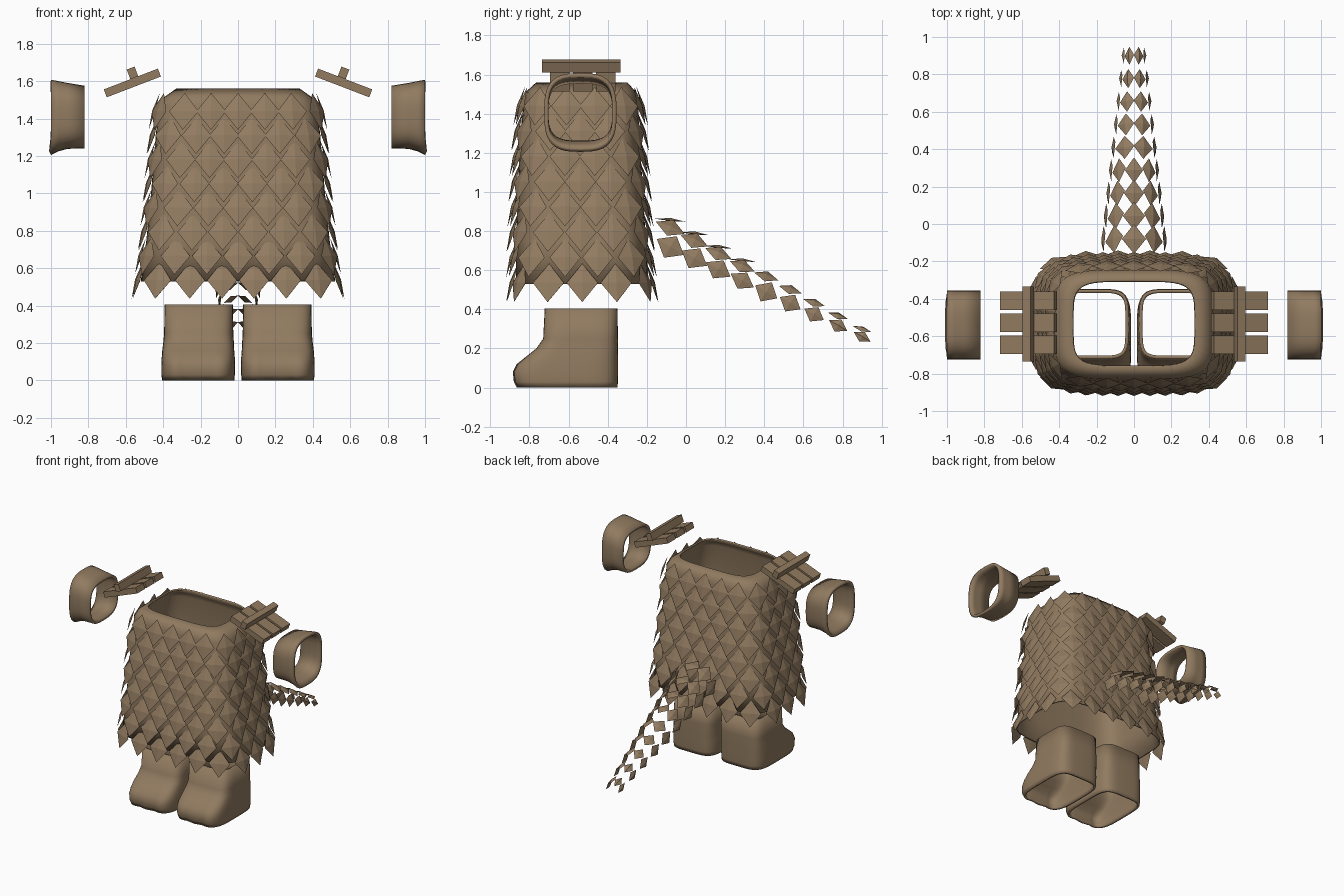
import bpy, bmesh, math
from mathutils import Vector, Matrix

if "Cube" in bpy.data.objects:
    bpy.data.objects.remove(bpy.data.objects["Cube"], do_unlink=True)

hide = bpy.data.materials.new("brown_hide")
hide.use_nodes = True
COLOUR = (0.285, 0.198, 0.118, 1)
hide.diffuse_color = COLOUR
hide.node_tree.nodes["Principled BSDF"].inputs["Base Color"].default_value = COLOUR
hide.node_tree.nodes["Principled BSDF"].inputs["Roughness"].default_value = 0.8


def finish(name, bm, thickness=0, mirror=False, smooth=None):
    """Turn a bmesh into an object with the shared material and modifiers."""
    mesh = bpy.data.meshes.new(name)
    bm.to_mesh(mesh)
    bm.free()
    mesh.materials.append(hide)
    obj = bpy.data.objects.new(name, mesh)
    bpy.context.collection.objects.link(obj)
    if smooth:
        bpy.ops.object.select_all(action='DESELECT')
        obj.select_set(True)
        bpy.context.view_layer.objects.active = obj
        bpy.ops.object.shade_smooth_by_angle(angle=math.radians(smooth))
    if thickness:
        mod = obj.modifiers.new("wall", 'SOLIDIFY')
        mod.thickness, mod.offset = thickness, -1
    if mirror:
        obj.modifiers.new("mirror", 'MIRROR')
    return obj


def rounded(a0, a1, b0, b1, power=4, count=48):
    """Rounded rectangle outline between the given limits."""
    def bend(v):
        return math.copysign(abs(v) ** (2 / power), v)
    pts = []
    for i in range(count):
        t = math.tau * i / count
        pts.append(((a0 + a1) / 2 + (a1 - a0) / 2 * bend(math.cos(t)),
                    (b0 + b1) / 2 + (b1 - b0) / 2 * bend(math.sin(t))))
    return pts


def loft(rings):
    """Open tube through a list of closed rings."""
    bm = bmesh.new()
    rows = [[bm.verts.new(p) for p in ring] for ring in rings]
    for low, high in zip(rows, rows[1:]):
        for i in range(len(low)):
            j = (i + 1) % len(low)
            bm.faces.new((low[i], low[j], high[j], high[i]))
    return bm


def add_scale(bm, centre, normal, down, width, length):
    """Thin diamond plate with a slightly raised middle."""
    down = down.normalized()
    side = down.cross(normal).normalized()
    out = side.cross(down).normalized()
    rim = [bm.verts.new(centre + v) for v in
           (down * length / 2, side * width / 2, -down * length / 2, -side * width / 2)]
    front = bm.verts.new(centre + out * 0.012)
    back = bm.verts.new(centre - out * 0.004)
    for i in range(4):
        j = (i + 1) % 4
        bm.faces.new((rim[i], rim[j], front))
        bm.faces.new((rim[j], rim[i], back))


# Torso: height, half width, front, back
TORSO = [(0.53, 0.52, -0.87, -0.19), (0.75, 0.49, -0.87, -0.205),
         (1.0, 0.465, -0.86, -0.22), (1.25, 0.445, -0.85, -0.235),
         (1.47, 0.425, -0.83, -0.245), (1.51, 0.40, -0.82, -0.255),
         (1.56, 0.33, -0.765, -0.30)]


def torso_ring(z, count=48):
    for lo, hi in zip(TORSO, TORSO[1:]):
        if z <= hi[0]:
            break
    f = (z - lo[0]) / (hi[0] - lo[0])
    hx, y0, y1 = (a + (b - a) * f for a, b in zip(lo[1:], hi[1:]))
    return [Vector((x, y, z)) for x, y in rounded(-hx, hx, y0, y1, 4.5, count)]


finish("torso", loft([torso_ring(row[0]) for row in TORSO]), thickness=0.012, smooth=35)

# Staggered rows of scales around the torso
bm = bmesh.new()
PER_ROW = 18
for row in range(8):
    z = 0.535 + 0.129 * row
    ring = torso_ring(z, 480)
    steps = [(ring[(i + 1) % 480] - ring[i]).length for i in range(480)]
    total = sum(steps)
    for k in range(PER_ROW):
        goal = (k + 0.5 * (row % 2)) / PER_ROW * total
        i, run = 0, 0
        while run + steps[i] < goal:
            run += steps[i]
            i += 1
        tangent = ring[(i + 2) % 480] - ring[i - 2]
        normal = Vector((tangent.y, -tangent.x, 0)).normalized()
        point = ring[i].lerp(ring[(i + 1) % 480], (goal - run) / steps[i])
        add_scale(bm, point + normal * 0.02, normal,
                  Vector((0, 0, -1)) + normal * 0.3, 0.16, 0.205)
finish("torso_scales", bm)

# Tail: arches of scales that shrink towards the tip
bm = bmesh.new()
ROWS = 9
for row in range(ROWS):
    f = row / (ROWS - 1)
    y = -0.08 + 0.98 * f
    radius = 0.165 - 0.11 * f
    z = 0.69 - 0.44 * f
    plates = 5 if row < 4 else 4
    for k in range(plates):
        a = math.radians(-80 + 160 * k / (plates - 1))
        normal = Vector((math.sin(a), 0, math.cos(a)))
        along = Vector((0, 1, -0.1 - 0.5 * abs(math.sin(a))))
        width = radius * 2.0 * math.radians(160) / (plates - 1) * 0.56
        add_scale(bm, Vector((0, y, z)) + normal * radius, normal, along,
                  width, 0.16 - 0.06 * f)
finish("tail_scales", bm)

# Boots: height, inner side, outer side, toe, heel
BOOT = [(0, 0.02, 0.405, -0.865, -0.35), (0.03, 0.017, 0.41, -0.88, -0.348),
        (0.08, 0.015, 0.41, -0.885, -0.347), (0.12, 0.017, 0.408, -0.865, -0.347),
        (0.16, 0.02, 0.405, -0.815, -0.347), (0.2, 0.022, 0.4, -0.765, -0.347),
        (0.25, 0.025, 0.395, -0.73, -0.348), (0.405, 0.028, 0.392, -0.722, -0.35)]
rings = []
for z, x0, x1, toe, heel in BOOT:
    ring = []
    for x, y in rounded(x0, x1, toe, heel, 4.5, 64):
        # Three soft toe bumps along the low front edge
        if y < -0.7 and z < 0.15:
            y += 0.012 * (1 - abs(math.sin(3 * math.pi * (x - x0) / (x1 - x0))))
        ring.append((x, y, z))
    rings.append(ring)
finish("boots", loft(rings), thickness=0.018, mirror=True, smooth=40)

# Wristbands: distance out, bottom, top
BAND = [(0.82, 1.24, 1.575), (0.91, 1.238, 1.59), (0.96, 1.225, 1.6), (1.0, 1.205, 1.607)]
rings = [[(x, y, z) for y, z in rounded(-0.725, -0.355, z0, z1, 3)] for x, z0, z1 in BAND]
finish("wristbands", loft(rings), thickness=0.022, mirror=True, smooth=40)

# Shoulder guards: three tilted planks tied by a crossbar
TILT = Matrix.Translation((0.565, 0, 1.59)) @ Matrix.Rotation(math.radians(21), 4, 'Y')


def add_box(bm, centre, size):
    bmesh.ops.create_cube(bm, size=1, matrix=TILT @ Matrix.Translation(centre)
                          @ Matrix.Diagonal((*size, 1)))


bm = bmesh.new()
for y in (-0.41, -0.528, -0.645):
    add_box(bm, (0, y, 0), (0.31, 0.1, 0.045))
finish("shoulder_planks", bm, mirror=True)
bm = bmesh.new()
add_box(bm, (-0.02, -0.535, 0.05), (0.045, 0.4, 0.055))
finish("shoulder_crossbars", bm, mirror=True)
